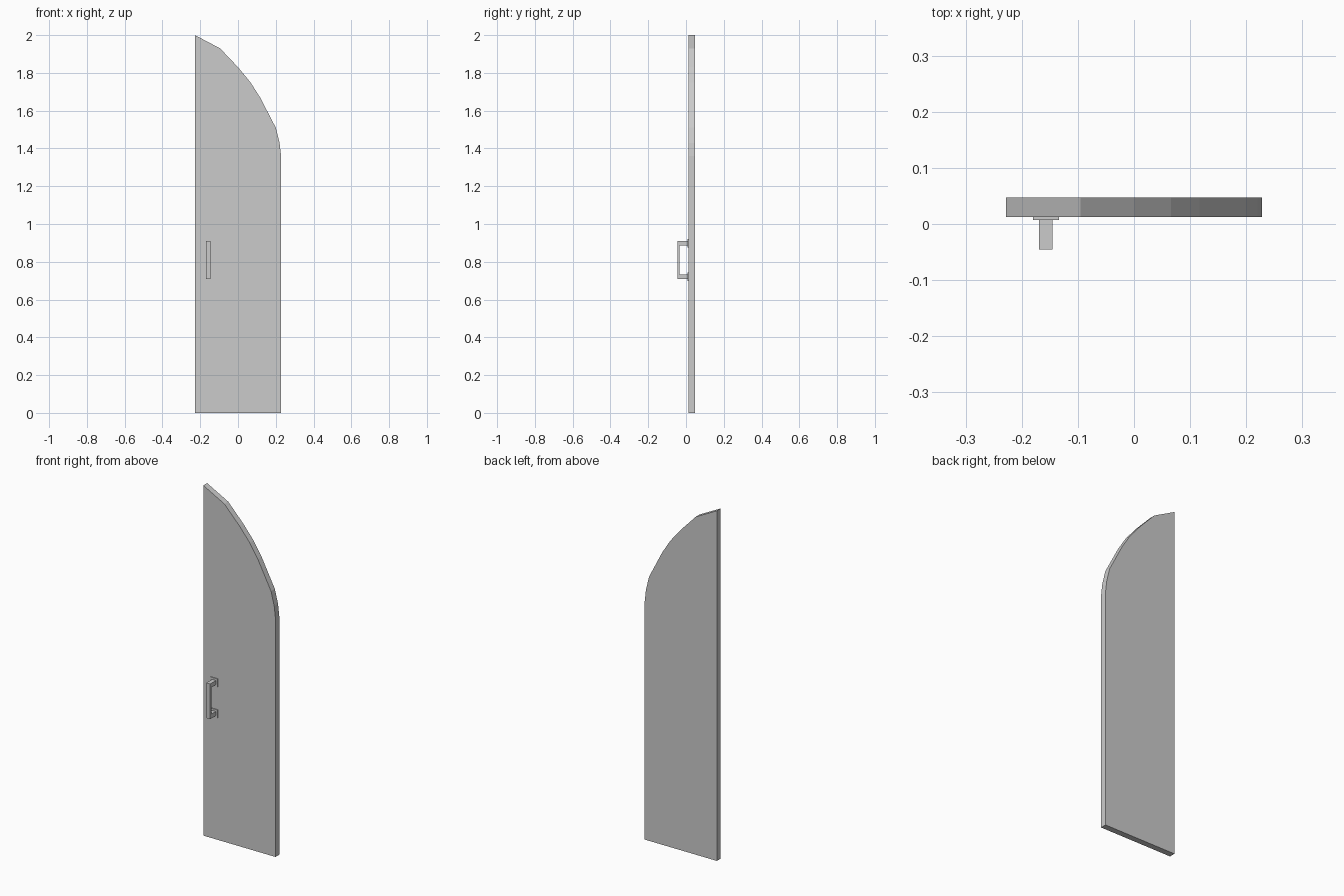
import bpy, bmesh

if "Cube" in bpy.data.objects:
    bpy.data.objects.remove(bpy.data.objects["Cube"])


def extrude_outline(name, points, vec):
    """Solid from a planar outline pushed along vec."""
    bm = bmesh.new()
    face = bm.faces.new([bm.verts.new(p) for p in points])
    ext = bmesh.ops.extrude_face_region(bm, geom=[face], use_keep_orig=True)
    verts = [g for g in ext["geom"] if isinstance(g, bmesh.types.BMVert)]
    bmesh.ops.translate(bm, verts=verts, vec=vec)
    bmesh.ops.recalc_face_normals(bm, faces=bm.faces)
    mesh = bpy.data.meshes.new(name)
    bm.to_mesh(mesh)
    bm.free()
    obj = bpy.data.objects.new(name, mesh)
    bpy.context.collection.objects.link(obj)
    return obj


# Door leaf with a half-arch top
outline = [(-0.228, 0), (0.228, 0), (0.228, 1.36), (0.22, 1.43), (0.2, 1.51),
           (0.117, 1.67), (0.066, 1.75), (0.0, 1.83), (-0.095, 1.93), (-0.228, 2.0)]
extrude_outline("door_panel", [(x, 0.0125, z) for x, z in outline], (0, 0.0345, 0))

# Square-section pull handle, a bracket seen from the side
front, inner, back = -0.045, -0.034, 0.0125
low, high, bar = 0.709, 0.91, 0.024
grip = [(back, low), (front, low), (front, high), (back, high),
        (back, high - bar), (inner, high - bar), (inner, low + bar), (back, low + bar)]
extrude_outline("pull_handle", [(-0.169, y, z) for y, z in grip], (0.024, 0, 0))

# Mounting plates where the handle meets the door
for name, z in (("lower_plate", low + bar / 2), ("upper_plate", high - bar / 2)):
    r, cx = 0.023, -0.157
    square = [(cx - r, 0.0075, z - r), (cx + r, 0.0075, z - r),
              (cx + r, 0.0075, z + r), (cx - r, 0.0075, z + r)]
    extrude_outline(name, square, (0, 0.005, 0))
